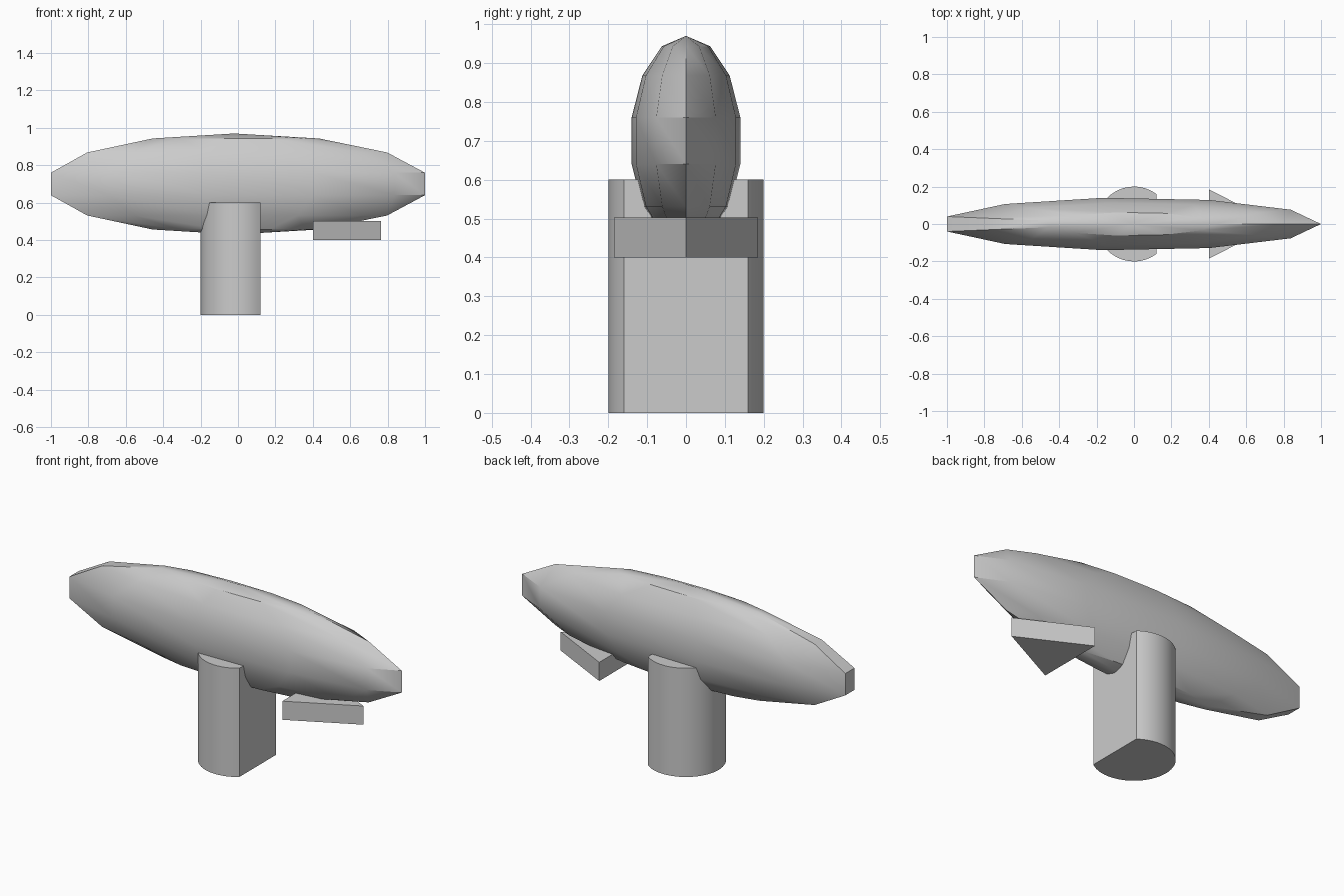
import bpy
import bmesh
import math
from mathutils import Matrix

cube = bpy.data.objects.get("Cube")
if cube:
    bpy.data.objects.remove(cube, do_unlink=True)

GREY = (0.6, 0.6, 0.6, 1.0)
mat = bpy.data.materials.new("plain grey")
mat.use_nodes = True
mat.diffuse_color = GREY
mat.node_tree.nodes["Principled BSDF"].inputs["Base Color"].default_value = GREY


def finish(name, bm, smooth=False):
    """Turn a bmesh into a named, shaded object."""
    bmesh.ops.recalc_face_normals(bm, faces=bm.faces)
    mesh = bpy.data.meshes.new(name)
    bm.to_mesh(mesh)
    bm.free()
    mesh.materials.append(mat)
    obj = bpy.data.objects.new(name, mesh)
    bpy.context.collection.objects.link(obj)
    if smooth:
        bpy.ops.object.select_all(action="DESELECT")
        obj.select_set(True)
        bpy.context.view_layer.objects.active = obj
        bpy.ops.object.shade_smooth_by_angle(angle=math.radians(30))
    return obj


def prism(name, outline, bottom, top, smooth=False):
    """Extrude a flat outline upwards."""
    bm = bmesh.new()
    base = bm.faces.new([bm.verts.new((x, y, bottom)) for x, y in outline])
    extruded = bmesh.ops.extrude_face_region(bm, geom=[base], use_keep_orig=True)
    raised = [v for v in extruded["geom"] if isinstance(v, bmesh.types.BMVert)]
    bmesh.ops.translate(bm, verts=raised, vec=(0, 0, top - bottom))
    return finish(name, bm, smooth)


# Long flattened body: a coarse sphere with an odd segment count
bm = bmesh.new()
bmesh.ops.create_uvsphere(bm, u_segments=11, v_segments=7, radius=1)
# Turn it so that one meridian lies on +x
rim = max(bm.verts, key=lambda v: math.hypot(v.co.x, v.co.y))
bm.transform(Matrix.Rotation(-math.atan2(rim.co.y, rim.co.x), 4, "Z"))
bm.transform(Matrix.Translation((-0.021, 0, 0.7)) @ Matrix.Diagonal((1.047, 0.145, 0.27, 1)))
finish("body", bm, smooth=True)

# Round stem with a flat side facing +x
radius, flat_x, steps = 0.2, 0.12, 40
start = math.acos(flat_x / radius)
sweep = 2 * (math.pi - start)
angles = [start + sweep * i / steps for i in range(steps + 1)]
prism("stem", [(radius * math.cos(a), radius * math.sin(a)) for a in angles], 0, 0.6, smooth=True)

# Triangular fin under the body, pointing to +x
prism("lower_fin", [(0.4, -0.185), (0.765, 0), (0.4, 0.185)], 0.4, 0.503)
